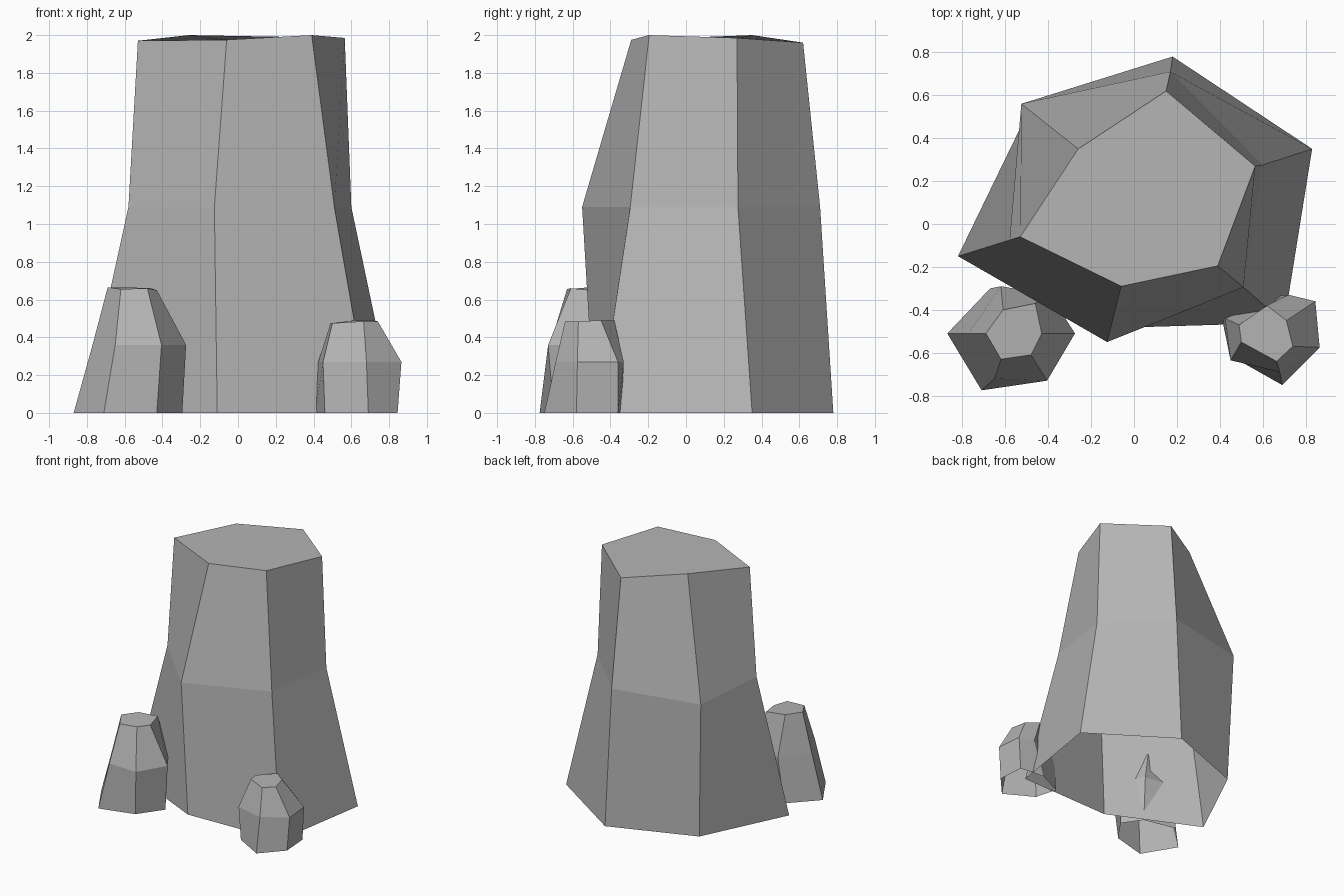
import bpy
import bmesh

cube = bpy.data.objects.get("Cube")
if cube:
    bpy.data.objects.remove(cube, do_unlink=True)

# Single stone colour
stone = bpy.data.materials.new("grey_stone")
stone.use_nodes = True
grey = (0.46, 0.46, 0.46, 1)
stone.diffuse_color = grey
shader = stone.node_tree.nodes["Principled BSDF"]
shader.inputs["Base Color"].default_value = grey
shader.inputs["Roughness"].default_value = 0.9


def make_rock(name, base, waist, waist_z, crown):
    """Six-sided column, open underneath, from three irregular rings."""
    bm = bmesh.new()
    rings = [
        [bm.verts.new((x, y, 0)) for x, y in base],
        [bm.verts.new((x, y, waist_z)) for x, y in waist],
        [bm.verts.new(p) for p in crown],
    ]
    for low, high in zip(rings, rings[1:]):
        for i in range(len(low)):
            j = (i + 1) % len(low)
            bm.faces.new((low[i], low[j], high[j], high[i]))
    bm.faces.new(rings[-1])
    mesh = bpy.data.meshes.new(name)
    bm.to_mesh(mesh)
    bm.free()
    mesh.materials.append(stone)
    obj = bpy.data.objects.new(name, mesh)
    bpy.context.collection.objects.link(obj)
    return obj


# Main pillar, rings run counter-clockwise from the -x corner
make_rock(
    "main_pillar",
    [(-.82, -.15), (-.11, -.485), (.7, -.46), (.83, .35), (.18, .78), (-.49, .53)],
    [(-.58, -.075), (-.125, -.55), (.51, -.295), (.6, .275), (.17, .71), (-.525, .56)],
    1.09,
    [(-.53, -.06, 1.97), (-.06, -.29, 1.975), (.39, -.195, 2),
     (.565, .27, 1.985), (.15, .62, 1.96), (-.26, .35, 2)],
)

# Taller side rock
make_rock(
    "tall_side_rock",
    [(-.87, -.51), (-.71, -.775), (-.43, -.7), (-.295, -.51), (-.4, -.36), (-.67, -.3)],
    [(-.77, -.51), (-.65, -.72), (-.405, -.73), (-.275, -.51), (-.39, -.33), (-.62, -.29)],
    .36,
    [(-.69, -.51, .665), (-.62, -.63, .655), (-.48, -.61, .66),
     (-.43, -.51, .65), (-.46, -.37, .66), (-.61, -.4, .665)],
)

# Shorter side rock
make_rock(
    "short_side_rock",
    [(.41, -.44), (.46, -.62), (.69, -.75), (.845, -.58), (.83, -.36), (.62, -.34)],
    [(.425, -.44), (.45, -.635), (.68, -.69), (.865, -.575), (.845, -.36), (.72, -.33)],
    .27,
    [(.49, -.47, .475), (.5, -.55, .475), (.665, -.64, .485),
     (.74, -.57, .485), (.71, -.45, .49), (.62, -.38, .49)],
)
